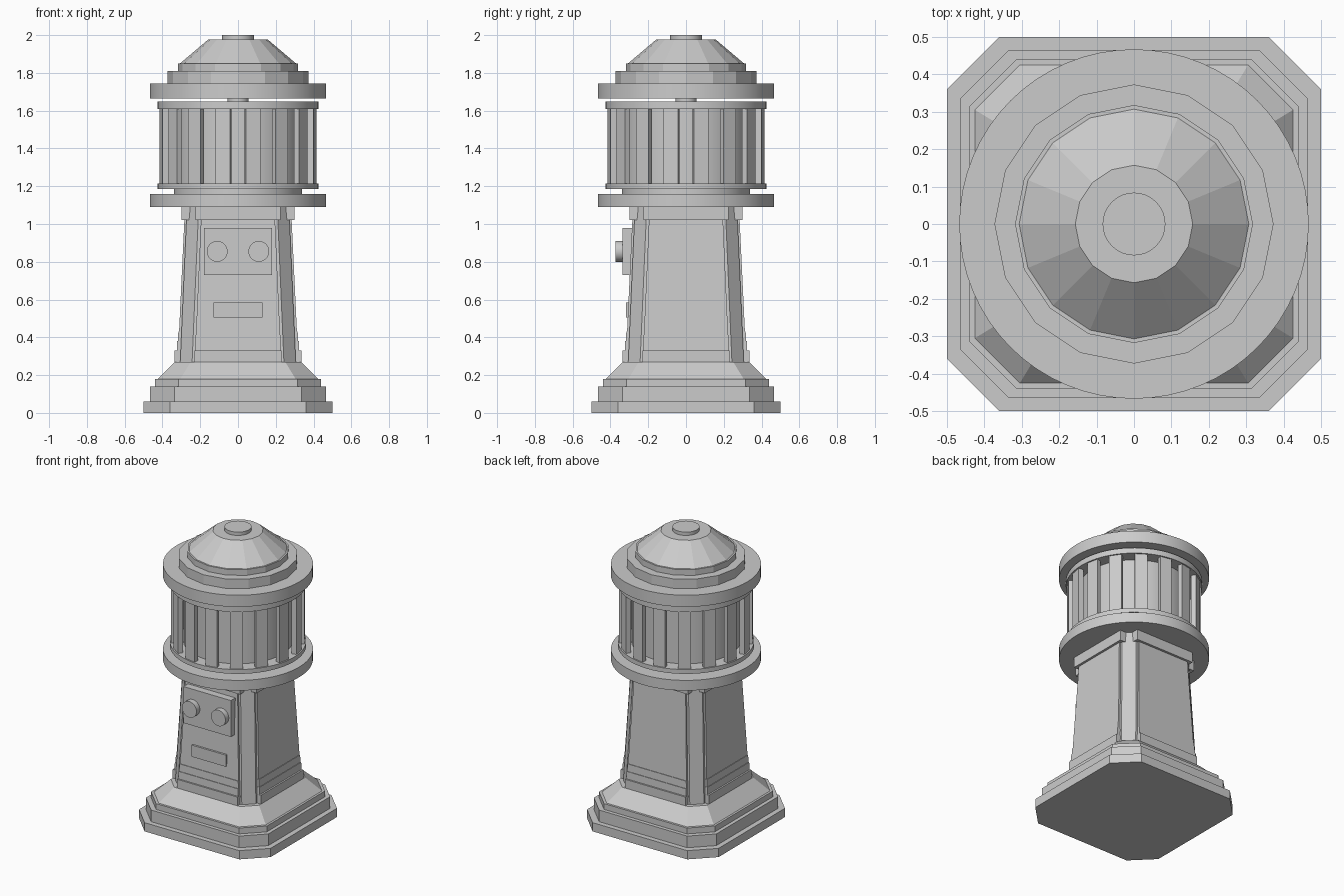
import bpy, bmesh, math
from mathutils import Matrix

cube = bpy.data.objects.get("Cube")
if cube:
    bpy.data.objects.remove(cube, do_unlink=True)

stone = bpy.data.materials.new("light_grey")
stone.use_nodes = True
GREY = (0.6, 0.6, 0.6, 1)
stone.diffuse_color = GREY
stone.node_tree.nodes["Principled BSDF"].inputs["Base Color"].default_value = GREY


def finish(name, bm, smooth=False):
    bmesh.ops.recalc_face_normals(bm, faces=bm.faces)
    mesh = bpy.data.meshes.new(name)
    bm.to_mesh(mesh)
    bm.free()
    mesh.materials.append(stone)
    ob = bpy.data.objects.new(name, mesh)
    bpy.context.collection.objects.link(ob)
    if smooth:
        bpy.ops.object.select_all(action="DESELECT")
        ob.select_set(True)
        bpy.context.view_layer.objects.active = ob
        bpy.ops.object.shade_smooth_by_angle(angle=math.radians(30))
    return ob


def loft(bm, rings):
    """Skin a closed solid through rings of equal point count."""
    loops = [[bm.verts.new(p) for p in ring] for ring in rings]
    n = len(loops[0])
    for a, b in zip(loops, loops[1:]):
        for i in range(n):
            j = (i + 1) % n
            bm.faces.new((a[i], a[j], b[j], b[i]))
    bm.faces.new(loops[0][::-1])
    bm.faces.new(loops[-1])
    return [v for loop in loops for v in loop]


def octagon(h, c, z):
    """Chamfered square: half size h, chamfer starting at c."""
    return [(h, -c, z), (h, c, z), (c, h, z), (-c, h, z),
            (-h, c, z), (-h, -c, z), (-c, -h, z), (c, -h, z)]


def circle(r, z, n):
    return [(r * math.cos(math.tau * i / n), r * math.sin(math.tau * i / n), z)
            for i in range(n)]


def tier(name, *levels):
    bm = bmesh.new()
    loft(bm, [octagon(*level) for level in levels])
    finish(name, bm)


def drum(name, *levels, sides=64):
    bm = bmesh.new()
    loft(bm, [circle(r, z, sides) for r, z in levels])
    finish(name, bm, smooth=sides > 16)


def box_ring(w, front, back, z):
    return [(-w, front, z), (w, front, z), (w, back, z), (-w, back, z)]


def side_plates(name, w0, h0, z0, w1, h1, z1):
    """The same tapering plate on all four sides."""
    bm = bmesh.new()
    for k in range(4):
        verts = loft(bm, [box_ring(w0, -h0, -0.24, z0), box_ring(w1, -h1, -0.24, z1)])
        bmesh.ops.rotate(bm, verts=verts, matrix=Matrix.Rotation(k * math.pi / 2, 3, "Z"))
    finish(name, bm)


def front_box(name, w, front, back, z0, z1):
    bm = bmesh.new()
    loft(bm, [box_ring(w, front, back, z) for z in (z0, z1)])
    finish(name, bm)


# Stepped base
tier("base_plinth", (0.5, 0.36, 0), (0.5, 0.36, 0.06))
tier("base_step", (0.465, 0.335, 0.06), (0.465, 0.335, 0.14))
tier("base_lip", (0.44, 0.315, 0.14), (0.44, 0.315, 0.18))
tier("base_slope", (0.425, 0.305, 0.18), (0.335, 0.25, 0.27))

# Tapering tower with panels and trim between the corner posts
tier("tower_core", (0.306, 0.243, 0.27), (0.27, 0.208, 1.09))
side_plates("tower_panels", 0.222, 0.312, 0.43, 0.196, 0.284, 1.02)
side_plates("skirting_low", 0.23, 0.335, 0.27, 0.23, 0.335, 0.33)
side_plates("skirting_middle", 0.228, 0.324, 0.33, 0.226, 0.322, 0.38)
side_plates("skirting_top", 0.225, 0.318, 0.38, 0.223, 0.316, 0.43)
side_plates("tower_collar", 0.225, 0.3, 1.02, 0.225, 0.3, 1.09)

# Front panel, round knobs and small plaque
front_box("control_plate", 0.18, -0.335, -0.26, 0.73, 0.98)
front_box("plaque", 0.13, -0.318, -0.28, 0.505, 0.585)
for side, x in (("left", 0.11), ("right", -0.11)):
    bm = bmesh.new()
    verts = loft(bm, [circle(0.055, z, 32) for z in (0.325, 0.372)])
    bmesh.ops.rotate(bm, verts=verts, matrix=Matrix.Rotation(math.pi / 2, 3, "X"))
    bmesh.ops.translate(bm, verts=verts, vec=(x, 0, 0.855))
    finish(side + "_knob", bm, smooth=True)

# Gallery and slatted lantern
drum("gallery_floor", (0.467, 1.09), (0.467, 1.16))
drum("lantern_core", (0.34, 1.16), (0.34, 1.62))
drum("lantern_ring_low", (0.425, 1.185), (0.425, 1.215))
drum("lantern_ring_high", (0.425, 1.61), (0.425, 1.648))
bm = bmesh.new()
for k in range(16):
    verts = loft(bm, [box_ring(0.04, -0.415, -0.382, z) for z in (1.21, 1.615)])
    turn = Matrix.Rotation(math.tau * (k + 0.5) / 16, 3, "Z")
    bmesh.ops.rotate(bm, verts=verts, matrix=turn)
finish("lantern_slats", bm)
drum("roof_hub", (0.055, 1.64), (0.055, 1.67), sides=32)

# Stepped roof
drum("roof_brim", (0.467, 1.665), (0.467, 1.745))
drum("roof_step", (0.373, 1.745), (0.373, 1.81), sides=16)
drum("roof_band", (0.318, 1.81), (0.318, 1.85), sides=16)
drum("roof_cone", (0.307, 1.85), (0.157, 1.977), sides=16)
drum("roof_cap", (0.084, 1.975), (0.084, 2.0), sides=32)
